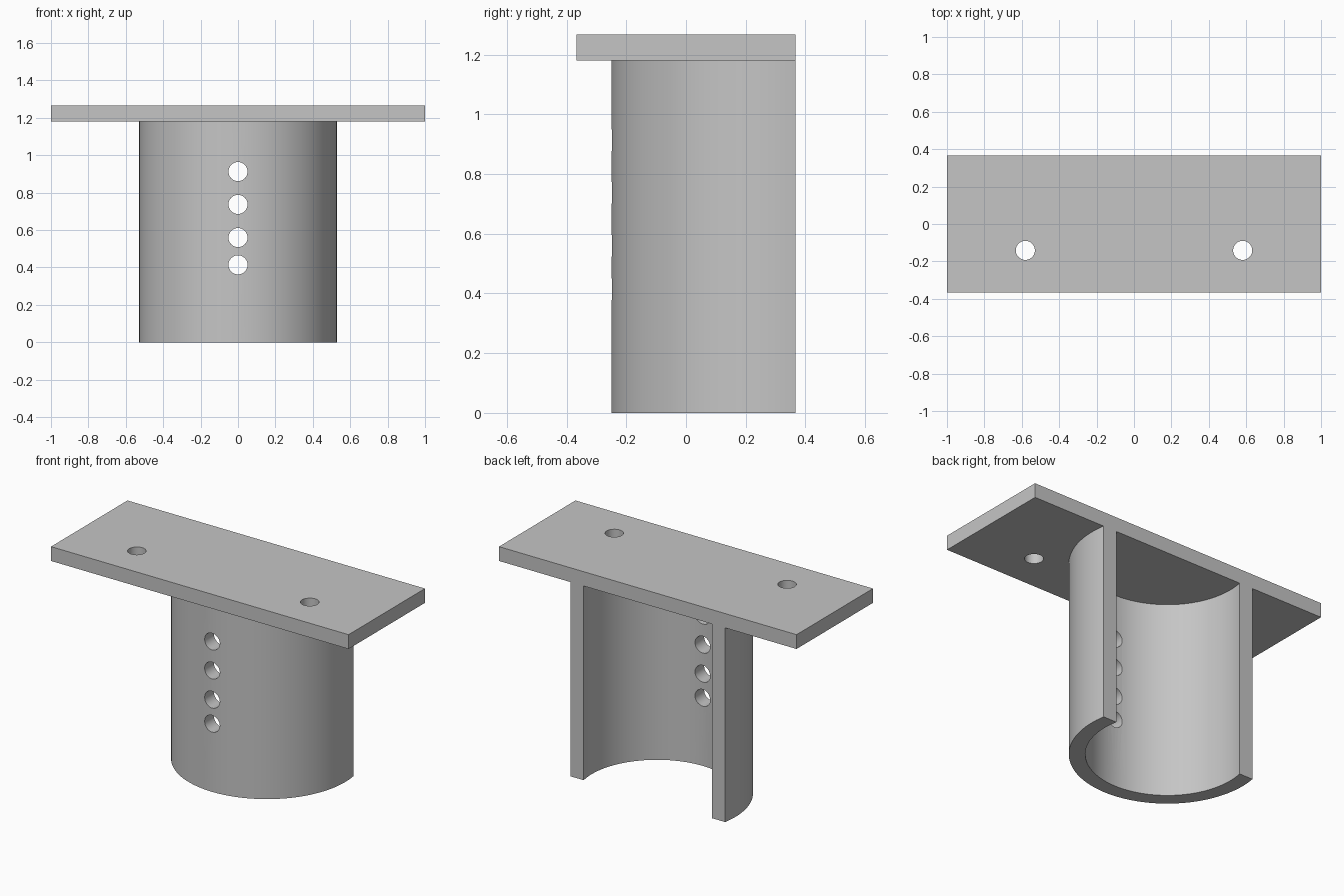
import bpy, bmesh, math

cube = bpy.data.objects.get("Cube")
if cube:
    bpy.data.objects.remove(cube, do_unlink=True)

HALF_DEPTH = 0.367           # plate half depth, also the cut plane of the shell
PLATE_Z, TOP_Z = 1.18, 1.267
OUTER, INNER, AXIS_Y = 0.528, 0.44, 0.278
HOLE_R = 0.051

grey = bpy.data.materials.new("plain grey")
grey.use_nodes = True
colour = (0.56, 0.56, 0.56, 1)
grey.diffuse_color = colour
grey.node_tree.nodes["Principled BSDF"].inputs["Base Color"].default_value = colour


def prism(name, outline, z0, z1):
    """Extrude a flat outline from z0 up to z1."""
    bm = bmesh.new()
    face = bm.faces.new([bm.verts.new((x, y, z0)) for x, y in outline])
    up = bmesh.ops.extrude_face_region(bm, geom=[face])["geom"]
    bmesh.ops.translate(bm, vec=(0, 0, z1 - z0),
                        verts=[v for v in up if isinstance(v, bmesh.types.BMVert)])
    bmesh.ops.recalc_face_normals(bm, faces=bm.faces)
    mesh = bpy.data.meshes.new(name)
    bm.to_mesh(mesh)
    bm.free()
    obj = bpy.data.objects.new(name, mesh)
    bpy.context.collection.objects.link(obj)
    mesh.materials.append(grey)
    return obj


def drill(obj, location, rotation=(0, 0, 0)):
    """Cut one round hole through a part."""
    bpy.ops.mesh.primitive_cylinder_add(vertices=40, radius=HOLE_R, depth=0.4,
                                        location=location, rotation=rotation)
    cutter = bpy.context.object
    cutter.hide_render = True
    cutter.data.materials.append(grey)
    mod = obj.modifiers.new("hole", "BOOLEAN")
    mod.operation, mod.solver, mod.object = "DIFFERENCE", "EXACT", cutter
    bpy.context.view_layer.objects.active = obj
    bpy.ops.object.modifier_apply(modifier=mod.name)
    bpy.data.objects.remove(cutter, do_unlink=True)


def arc(radius, steps=64):
    """Arc around the front of the axis, ending on the cut plane."""
    over = math.asin((HALF_DEPTH - AXIS_Y) / radius)
    start, sweep = math.pi - over, math.pi + 2 * over
    return [(radius * math.cos(start + sweep * i / steps),
             AXIS_Y + radius * math.sin(start + sweep * i / steps))
            for i in range(steps + 1)]


# Mounting plate with two vertical screw holes
corners = [(-1, -HALF_DEPTH), (1, -HALF_DEPTH), (1, HALF_DEPTH), (-1, HALF_DEPTH)]
plate = prism("mounting_plate", corners, PLATE_Z, TOP_Z)
for side in (-1, 1):
    drill(plate, (side * 0.581, -0.141, TOP_Z))

# Open-backed curved shell with a column of holes in the front
shell = prism("curved_shell", arc(OUTER) + arc(INNER)[::-1], 0, PLATE_Z)
for z in (0.414, 0.56, 0.737, 0.913):
    drill(shell, (0, AXIS_Y - OUTER, z), (math.pi / 2, 0, 0))

# Smooth curved walls, keep the edges sharp
for obj in (plate, shell):
    bpy.ops.object.select_all(action="DESELECT")
    obj.select_set(True)
    bpy.context.view_layer.objects.active = obj
    bpy.ops.object.shade_smooth_by_angle(angle=math.radians(30))
